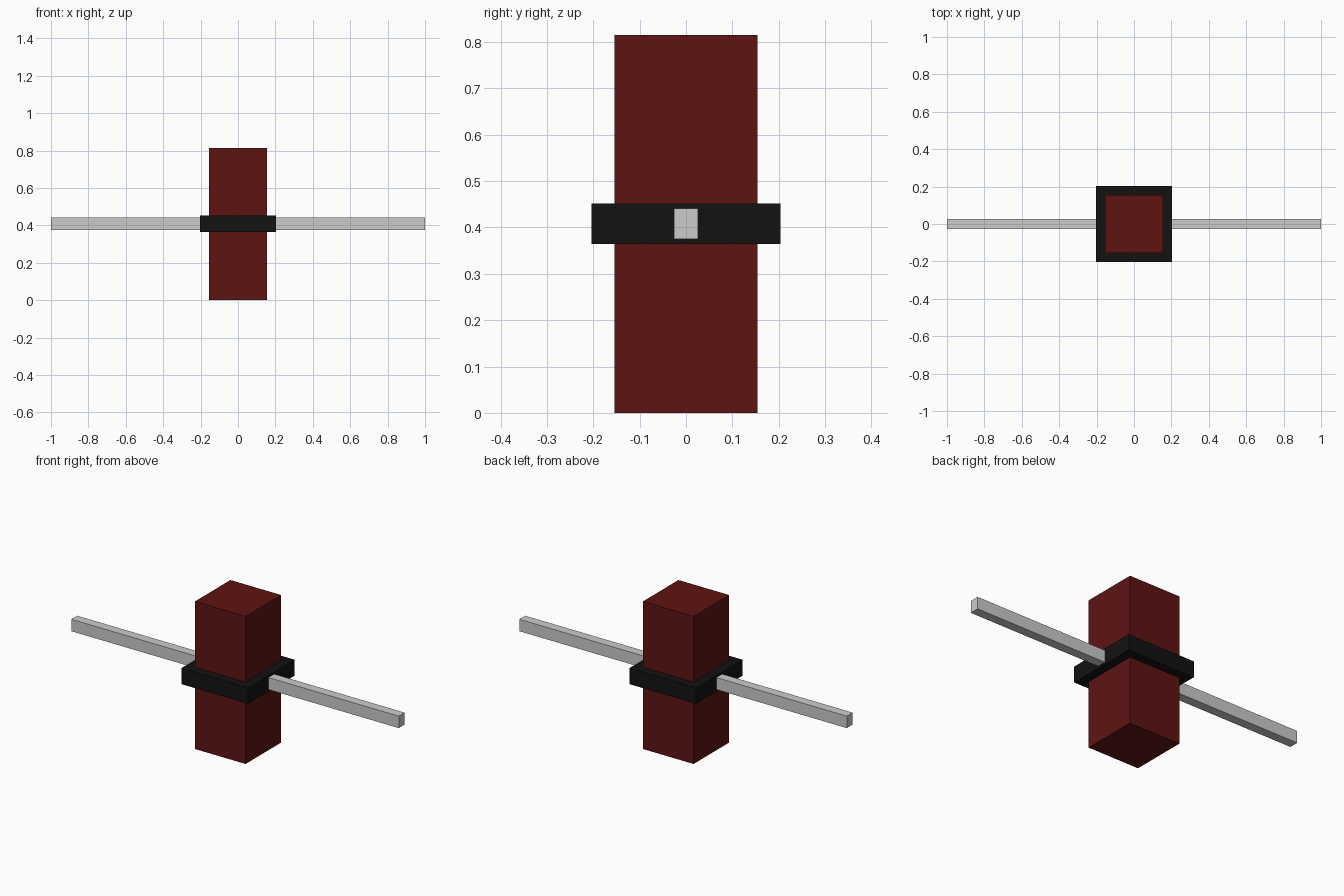
import bpy

if "Cube" in bpy.data.objects:
    bpy.data.objects.remove(bpy.data.objects["Cube"])


def material(name, rgb):
    mat = bpy.data.materials.new(name)
    mat.diffuse_color = (*rgb, 1.0)
    mat.use_nodes = True
    mat.node_tree.nodes["Principled BSDF"].inputs["Base Color"].default_value = mat.diffuse_color
    return mat


def box(name, size, z, mat=None):
    """Axis-aligned box centred on the z axis at height z."""
    bpy.ops.mesh.primitive_cube_add(size=1, location=(0, 0, z))
    obj = bpy.context.object
    obj.name = name
    obj.scale = size
    bpy.ops.object.transform_apply(location=False, rotation=False, scale=True)
    if mat:
        obj.data.materials.append(mat)
    return obj


red = material("dark_red", (0.11, 0.007, 0.006))
black = material("black", (0.006, 0.006, 0.006))

MID = 0.408

# Upright square block
box("body", (0.309, 0.309, 0.815), 0.4075, red)

# Collar around the middle of the block
box("collar", (0.407, 0.407, 0.088), MID, black)

# Long crossbar through the block
box("crossbar", (2.0, 0.051, 0.066), MID)
